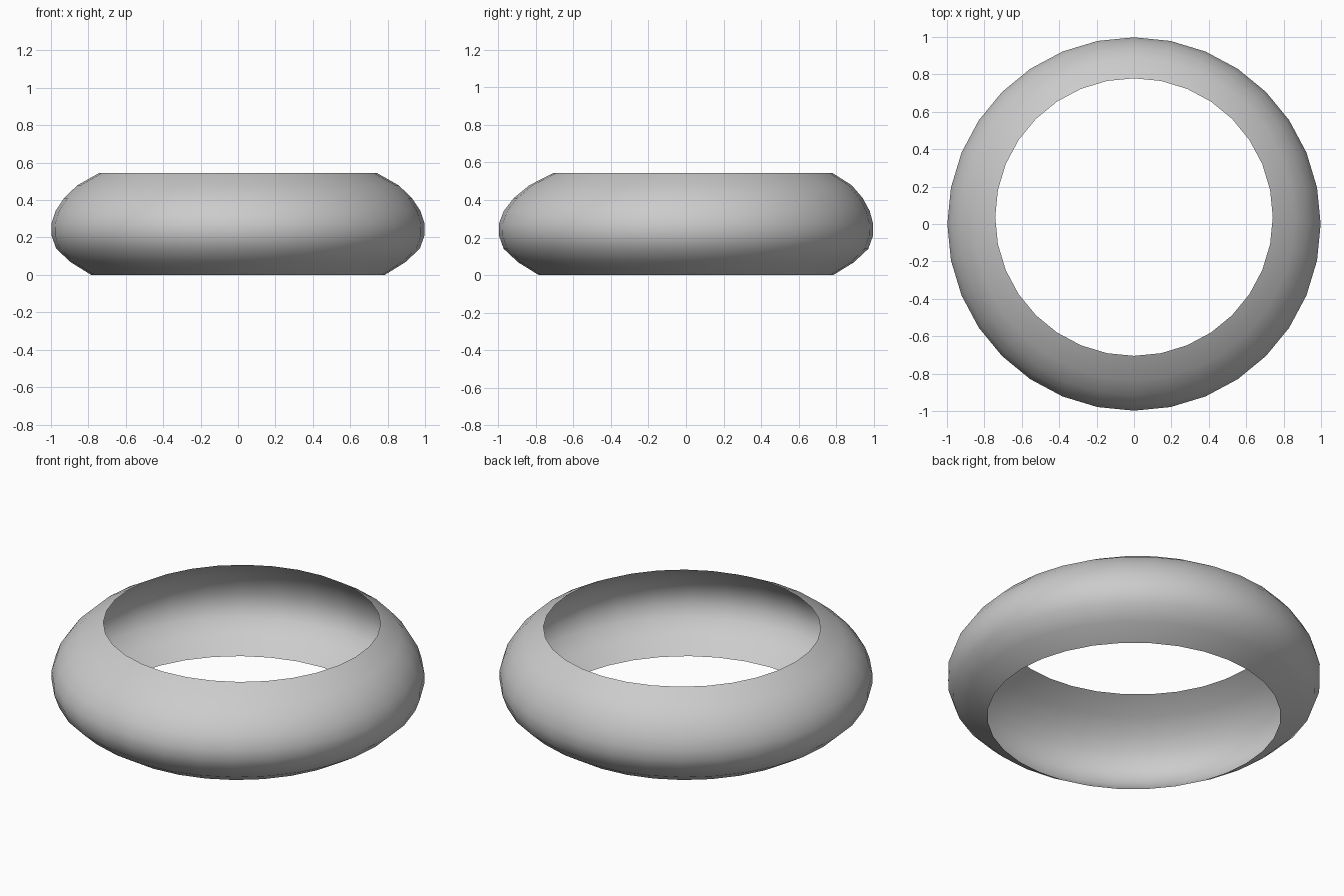
import bpy, bmesh
from math import cos, sin, pi

if "Cube" in bpy.data.objects:
    bpy.data.objects.remove(bpy.data.objects["Cube"])

SIDES = 32
# (height, radius, shift towards the back) of each loop, bottom to top
LOOPS = [
    (0.0, 0.785, 0.0), (0.068, 0.895, 0.0), (0.14, 0.972, 0.0),
    (0.21, 0.997, 0.0), (0.272, 0.998, 0.0), (0.342, 0.975, 0.004),
    (0.41, 0.93, 0.012), (0.478, 0.86, 0.024), (0.545, 0.742, 0.037),
]

# Open bulging band, a single-walled shell
bm = bmesh.new()
rings = [[bm.verts.new((r * cos(2 * pi * i / SIDES), dy + r * sin(2 * pi * i / SIDES), z))
          for i in range(SIDES)] for z, r, dy in LOOPS]
for low, high in zip(rings, rings[1:]):
    for i in range(SIDES):
        j = (i + 1) % SIDES
        bm.faces.new((low[i], low[j], high[j], high[i])).smooth = True

mesh = bpy.data.meshes.new("ring_band")
bm.to_mesh(mesh)
bm.free()
band = bpy.data.objects.new("ring_band", mesh)
bpy.context.collection.objects.link(band)
